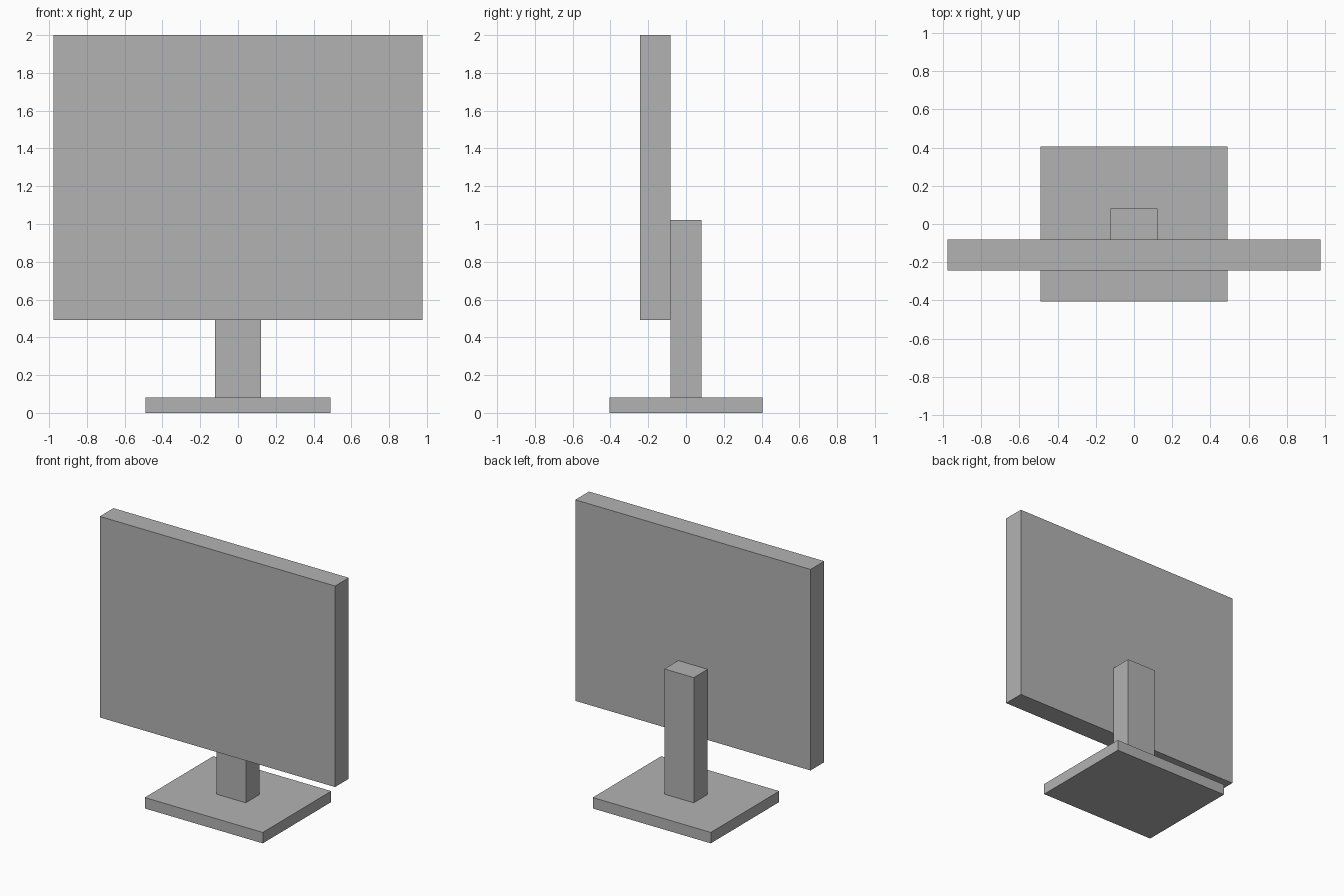
import bpy

if "Cube" in bpy.data.objects:
    bpy.data.objects.remove(bpy.data.objects["Cube"])

grey = bpy.data.materials.new("neutral grey")
grey.diffuse_color = (0.45, 0.45, 0.45, 1.0)
grey.use_nodes = True
grey.node_tree.nodes["Principled BSDF"].inputs["Base Color"].default_value = grey.diffuse_color


def box(name, lo, hi):
    """Axis-aligned box between two opposite corners."""
    centre = [(a + b) / 2 for a, b in zip(lo, hi)]
    bpy.ops.mesh.primitive_cube_add(size=1, location=centre)
    obj = bpy.context.object
    obj.name = name
    obj.scale = [b - a for a, b in zip(lo, hi)]
    bpy.ops.object.transform_apply(location=False, rotation=False, scale=True)
    obj.data.materials.append(grey)
    return obj


# Foot plate
box("base", (-0.49, -0.406, 0.0), (0.49, 0.406, 0.082))
# Upright post behind the panel
box("stand", (-0.122, -0.082, 0.082), (0.122, 0.082, 1.022))
# Display panel
box("screen", (-0.977, -0.244, 0.491), (0.977, -0.082, 2.0))
